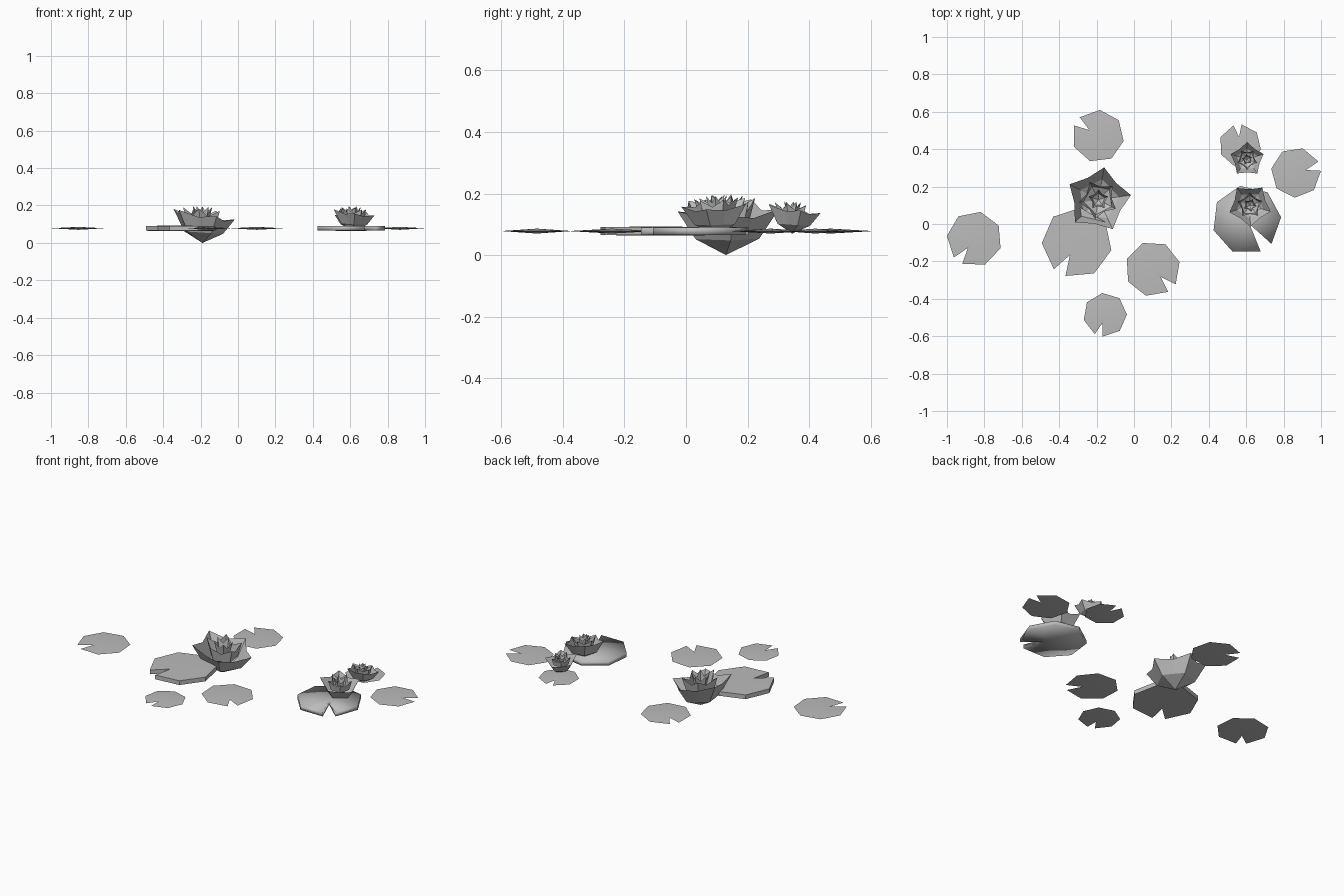
import bpy, bmesh
from math import sin, cos, radians, pi

if "Cube" in bpy.data.objects:
    bpy.data.objects.remove(bpy.data.objects["Cube"], do_unlink=True)

grey = bpy.data.materials.new("soft_grey")
grey.use_nodes = True
grey.diffuse_color = (0.5, 0.5, 0.5, 1)
grey.node_tree.nodes["Principled BSDF"].inputs["Base Color"].default_value = (0.5, 0.5, 0.5, 1)


def finish(bm, name, smooth_angle=None):
    bmesh.ops.recalc_face_normals(bm, faces=bm.faces)
    mesh = bpy.data.meshes.new(name)
    bm.to_mesh(mesh)
    bm.free()
    mesh.materials.append(grey)
    obj = bpy.data.objects.new(name, mesh)
    bpy.context.collection.objects.link(obj)
    if smooth_angle:
        bpy.ops.object.select_all(action="DESELECT")
        obj.select_set(True)
        bpy.context.view_layer.objects.active = obj
        bpy.ops.object.shade_smooth_by_angle(angle=radians(smooth_angle))
    return obj


def lily_pad(name, x, y, r, notch, tip=0.4, rim=0, dome=0.008, angle=80):
    """Eight-cornered leaf with a wedge notch; rim is half the edge thickness."""
    mid = 0.078
    outline = [(x + tip * r * cos(radians(notch)), y + tip * r * sin(radians(notch)))]
    for i in range(8):
        a = radians(notch + 11 + i * 338 / 7)
        outline.append((x + r * cos(a), y + r * sin(a)))
    bm = bmesh.new()
    top = [bm.verts.new((px, py, mid + rim)) for px, py in outline]
    low = [bm.verts.new((px, py, mid - rim)) for px, py in outline] if rim else top
    peak = bm.verts.new((x, y, mid + rim + dome))
    base = bm.verts.new((x, y, mid - rim - dome))
    for i in range(9):
        j = (i + 1) % 9
        bm.faces.new((top[i], top[j], peak))
        bm.faces.new((low[j], low[i], base))
        if rim:
            bm.faces.new((low[i], low[j], top[j], top[i]))
    finish(bm, name, angle)


def cup(bm, rings, turn, lean, tilt):
    """Five-petal cup: rings are (tip radius, tip z, valley radius, valley z) from low to high."""
    levels = []
    for tr, tz, vr, vz in rings:
        ring = []
        for i in range(10):
            a = radians(turn) + i * pi / 5
            r, z = (vr, vz) if i % 2 else (tr, tz)
            drop = tilt * r * cos(a - radians(lean)) * min(1, z / 0.15)
            ring.append(bm.verts.new((r * cos(a), r * sin(a), z - drop)))
        levels.append(ring)
    base = bm.verts.new((0, 0, rings[0][1] - rings[0][0] * 0.5))
    for i in range(10):
        j = (i + 1) % 10
        bm.faces.new((base, levels[0][j], levels[0][i]))
        for a, b in zip(levels, levels[1:]):
            bm.faces.new((a[i], a[j], b[j], b[i]))


def flower(name, x, y, z, scale, turn, lean):
    bm = bmesh.new()
    # broad outer petals
    cup(bm, [(0.11, 0.06, 0.09, 0.06), (0.175, 0.16, 0.13, 0.14)], turn, lean, 0.17)
    # upright middle petals
    cup(bm, [(0.08, 0.10, 0.065, 0.10), (0.105, 0.185, 0.07, 0.15)], turn + 36, lean, 0.1)
    # tight inner petals
    cup(bm, [(0.035, 0.12, 0.028, 0.12), (0.055, 0.2, 0.035, 0.165)], turn + 10, lean, 0.05)
    low = min(v.co.z for v in bm.verts)
    for v in bm.verts:
        v.co.z -= low
    obj = finish(bm, name)
    obj.location = (x, y, z)
    obj.scale = (scale, scale, scale)


# small floating leaves
lily_pad("small_pad_far_right", -0.853, -0.08, 0.148, 233)
lily_pad("small_pad_back", -0.193, 0.47, 0.14, 145)
lily_pad("small_pad_back_left", 0.567, 0.42, 0.113, 97)
lily_pad("small_pad_far_left", 0.866, 0.275, 0.134, 15)
lily_pad("small_pad_middle", 0.1, -0.24, 0.148, 315)
lily_pad("small_pad_front", -0.155, -0.485, 0.117, 253)

# large thick leaves
lily_pad("large_pad_right", -0.305, -0.1, 0.188, 240, rim=0.013, dome=0.002, angle=40)
lily_pad("large_pad_left", 0.602, 0.022, 0.185, 305, tip=0.15, rim=0.012, dome=0.002, angle=100)

# blossoms
flower("large_flower", -0.19, 0.13, 0, 1, 8, 0)
flower("medium_flower", 0.62, 0.1, 0.065, 0.66, 55, 330)
flower("small_flower", 0.605, 0.345, 0.07, 0.53, 90, 80)
